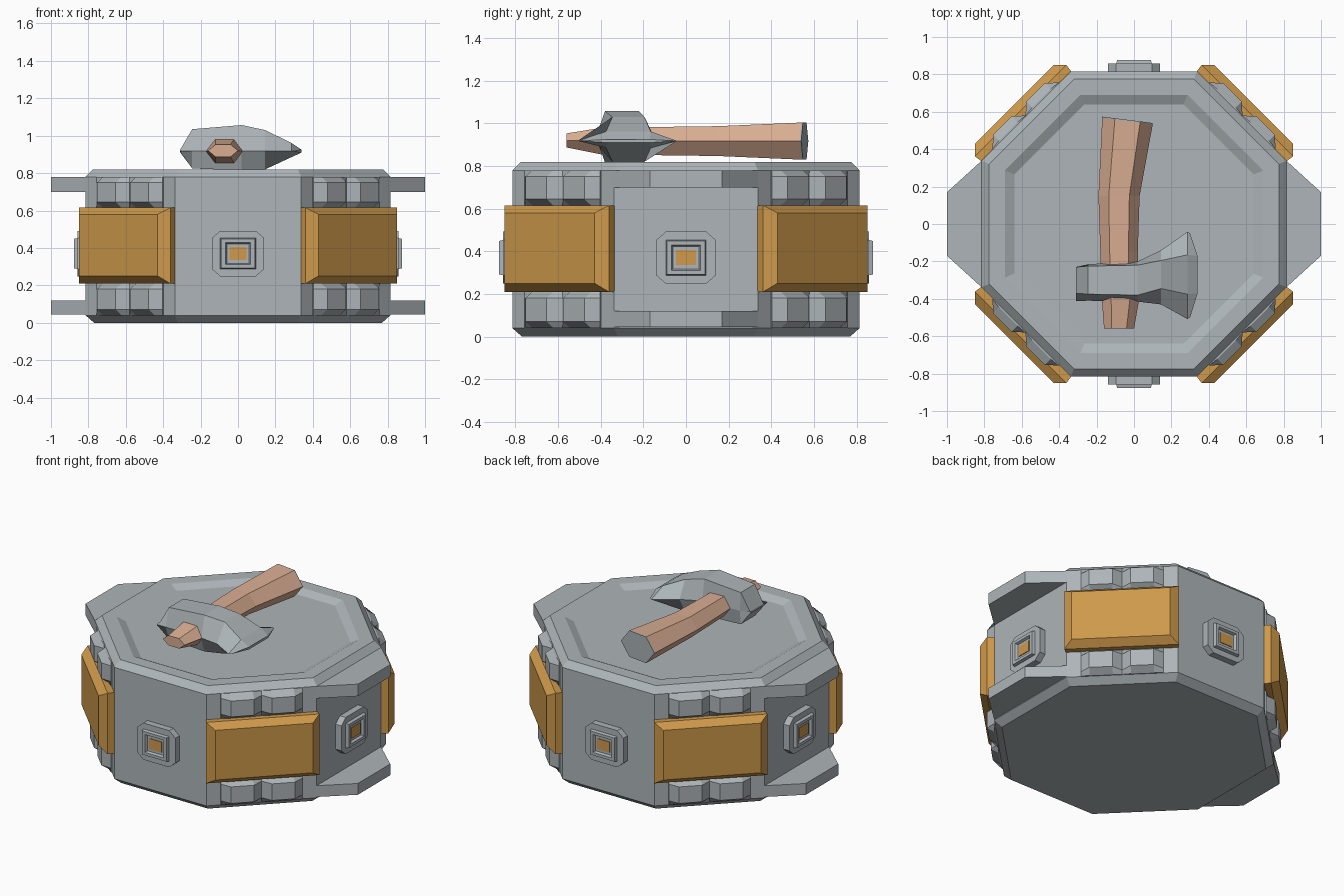
import bpy, bmesh, math
from mathutils import Matrix

if "Cube" in bpy.data.objects:
    bpy.data.objects.remove(bpy.data.objects["Cube"])


def mat(name, rgb):
    m = bpy.data.materials.new(name)
    m.diffuse_color = (*rgb, 1)
    m.use_nodes = True
    m.node_tree.nodes["Principled BSDF"].inputs["Base Color"].default_value = m.diffuse_color
    return m


STONE = mat("grey stone", (0.42, 0.46, 0.48))
GOLD = mat("gold", (0.62, 0.32, 0.07))
WOOD = mat("wood", (0.70, 0.42, 0.29))


def loft(name, rings, material, angle=0):
    """Skin a list of equal-length point rings, cap both ends, rotate about z."""
    bm = bmesh.new()
    vs = [[bm.verts.new(p) for p in r] for r in rings]
    n = len(rings[0])
    for a, b in zip(vs, vs[1:]):
        for i in range(n):
            bm.faces.new((a[i], a[(i + 1) % n], b[(i + 1) % n], b[i]))
    bm.faces.new(vs[0][::-1])
    bm.faces.new(vs[-1])
    bmesh.ops.recalc_face_normals(bm, faces=bm.faces)
    bm.transform(Matrix.Rotation(angle, 4, 'Z'))
    me = bpy.data.meshes.new(name)
    bm.to_mesh(me)
    bm.free()
    me.materials.append(material)
    ob = bpy.data.objects.new(name, me)
    bpy.context.collection.objects.link(ob)
    return ob


def octagon(apothem, z):
    r = apothem / math.cos(math.pi / 8)
    return [(r * math.cos(a), r * math.sin(a), z)
            for a in (math.pi / 8 + i * math.pi / 4 for i in range(8))]


def rect(d, w, z0, z1):
    """Upright rectangle facing +x at distance d."""
    return [(d, -w, z0), (d, w, z0), (d, w, z1), (d, -w, z1)]


def cut_square(d, s, c, zc):
    """Square of half size s with corners cut by c."""
    pts = [(s, s - c), (s - c, s), (c - s, s), (-s, s - c),
           (-s, c - s), (c - s, -s), (s - c, -s), (s, c - s)]
    return [(d, y, zc + z * 0.87) for y, z in pts]


# octagonal body with chamfered rims and sunken top
loft("body", [octagon(r, z) for r, z in
              ((0.77, 0), (0.815, 0.04), (0.815, 0.78), (0.775, 0.82),
               (0.69, 0.82), (0.64, 0.795))], STONE)

# pointed ledges at top and bottom of left and right sides
for side, ang in (("right", 0), ("left", math.pi)):
    for level, z0, z1 in (("lower", 0.045, 0.12), ("upper", 0.70, 0.78)):
        loft(f"{side}_{level}_ledge",
             [[(0.76, -0.34, z), (0.815, -0.338, z), (1, -0.17, z),
               (1, 0.17, z), (0.815, 0.338, z), (0.76, 0.34, z)]
              for z in (z0, z1)], STONE, ang)

# gold plates and stone knuckles on the diagonal sides
for k in range(4):
    ang = math.pi / 4 + k * math.pi / 2
    loft(f"gold_plate_{k}", [rect(0.80, 0.335, 0.22, 0.605),
                             rect(0.82, 0.34, 0.21, 0.615),
                             rect(0.858, 0.346, 0.21, 0.615),
                             rect(0.905, 0.298, 0.25, 0.58)], GOLD, ang)
    for level, z0, z1 in (("lower", 0.04, 0.21), ("upper", 0.615, 0.78)):
        for c in (-0.125, 0.125):
            def section(z, out):
                return [(0.80, c - 0.125, z), (0.82, c - 0.125, z),
                        (0.82 + out, c - 0.07, z), (0.82 + out, c + 0.07, z),
                        (0.82, c + 0.125, z), (0.80, c + 0.125, z)]
            loft(f"knuckle_{level}_{k}",
                 [section(z0, 0.005), section(z0 + 0.03, 0.05),
                  section(z1 - 0.03, 0.05), section(z1, 0.005)], STONE, ang)

# sockets in the middle of the four main sides
for k in range(4):
    ang = k * math.pi / 2
    zc = 0.37
    loft(f"socket_base_{k}", [cut_square(0.78, 0.14, 0.045, zc),
                              cut_square(0.858, 0.14, 0.045, zc)], STONE, ang)
    loft(f"socket_frame_{k}",
         [rect(d, s, zc - s * 0.87, zc + s * 0.87) for d, s in
          ((0.85, 0.097), (0.878, 0.09), (0.878, 0.068), (0.862, 0.06))], STONE, ang)
    loft(f"socket_gem_{k}",
         [rect(d, 0.046, zc - 0.035, zc + 0.035) for d in (0.859, 0.867)], GOLD, ang)


def hex_y(y, xc, w, z, h, skew=0):
    """Handle section across y."""
    return [(xc + dx * w, y - skew * dx, z + dz * h) for dx, dz in
            ((1, 0), (0.5, 1), (-0.5, 1), (-1, 0), (-0.5, -1), (0.5, -1))]


# bent wooden hammer handle with a grey end cap
end = dict(xc=-0.035, w=0.135, z=0.917, h=0.087, skew=0.017)
loft("hammer_handle", [hex_y(-0.56, -0.08, 0.08, 0.92, 0.033),
                       hex_y(-0.40, -0.072, 0.10, 0.917, 0.062),
                       hex_y(-0.15, -0.08, 0.10, 0.917, 0.066),
                       hex_y(0.15, -0.08, 0.11, 0.917, 0.070),
                       hex_y(0.55, **end)], WOOD)
loft("hammer_handle_cap", [hex_y(0.55, **end), hex_y(0.557, **end)], STONE)


def hex_x(x, y0, y1, flat, z0, z1, mid=0.918):
    """Head section across x, with pointed sides and flat top and bottom."""
    c = -0.30 if x < 0.1 else -0.27
    return [(x, y1, mid), (x, c + flat, z1), (x, c - flat, z1),
            (x, y0, mid), (x, c - flat, z0), (x, c + flat, z0)]


# hammer head: blunt wedge on the left, flared blade on the right
tip = hex_x(0.30, -0.50, -0.05, 0.10, 0.91, 0.925)
tip = [(0.34 if 0 < i % 3 else x, y, z) for i, (x, y, z) in enumerate(tip)]
loft("hammer_head", [hex_x(-0.31, -0.412, -0.245, 0.07, 0.912, 0.924),
                     hex_x(-0.245, -0.41, -0.215, 0.075, 0.825, 1.035),
                     hex_x(0.02, -0.415, -0.20, 0.08, 0.815, 1.057),
                     hex_x(0.145, -0.43, -0.14, 0.075, 0.82, 1.03),
                     hex_x(0.285, -0.508, -0.042, 0.105, 0.885, 0.962),
                     tip], STONE)
